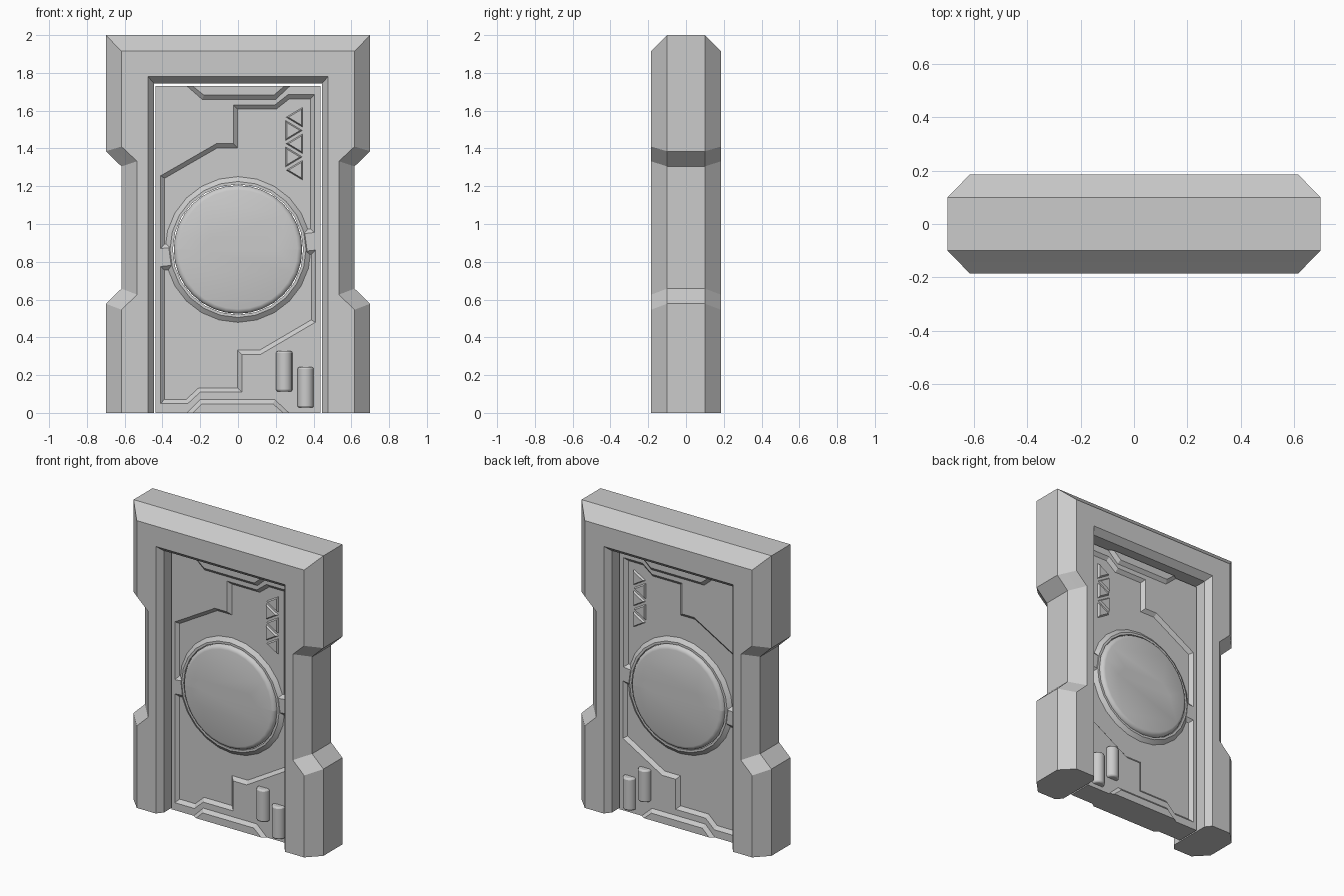
import bpy, bmesh, math
from mathutils import Vector

if "Cube" in bpy.data.objects:
    bpy.data.objects.remove(bpy.data.objects["Cube"])

CZ = 0.865  # height of the round hatch centre and the door split


def loft(name, layers, closed=False, smooth=None):
    """Skin (x, z) outlines placed at successive y positions."""
    bm = bmesh.new()
    rings = [[bm.verts.new((x, y, z)) for x, z in pts] for y, pts in layers]
    n = len(rings[0])
    pairs = list(zip(rings, rings[1:])) + ([(rings[-1], rings[0])] if closed else [])
    for a, b in pairs:
        for i in range(n):
            j = (i + 1) % n
            bm.faces.new((a[i], a[j], b[j], b[i]))
    if not closed:
        bm.faces.new(rings[0])
        bm.faces.new(rings[-1])
    bmesh.ops.recalc_face_normals(bm, faces=bm.faces)
    me = bpy.data.meshes.new(name)
    bm.to_mesh(me)
    bm.free()
    ob = bpy.data.objects.new(name, me)
    bpy.context.collection.objects.link(ob)
    if smooth:
        shade(ob, smooth)
    return ob


def shade(ob, deg):
    bpy.ops.object.select_all(action='DESELECT')
    ob.select_set(True)
    bpy.context.view_layer.objects.active = ob
    bpy.ops.object.shade_smooth_by_angle(angle=math.radians(deg))


def inset(pts, d):
    """Mitred inward offset of an outline."""
    p = [Vector(q) for q in pts]
    area = sum(a.x * b.y - b.x * a.y for a, b in zip(p, p[1:] + p[:1]))
    s = 1 if area > 0 else -1
    out = []
    for i, c in enumerate(p):
        e1 = (c - p[i - 1]).normalized()
        e2 = (p[(i + 1) % len(p)] - c).normalized()
        n1, n2 = Vector((-e1.y, e1.x)) * s, Vector((-e2.y, e2.x)) * s
        out.append(tuple(c + (n1 + n2) * d / (1 + n1.dot(n2))))
    return out


def circle(r, n=24):
    return [(r * math.cos(2 * math.pi * i / n), CZ + r * math.sin(2 * math.pi * i / n)) for i in range(n)]


def mirrored(layers):
    """Repeat front layers on the back side."""
    return layers + [(-y, p) for y, p in reversed(layers)]


def cut(ob, cutter):
    m = ob.modifiers.new("cut", 'BOOLEAN')
    m.operation = 'DIFFERENCE'
    m.solver = 'EXACT'
    m.object = cutter
    cutter.hide_render = True
    cutter.hide_set(True)


# Door frame: chamfered outer outline with side notches, bevelled opening
def frame_outline(t, u):
    side, front = [(.70, 0), (.70, .578), (.617, .658), (.617, 1.305), (.70, 1.385), (.70, 2)], \
                  [(.617, 0), (.617, .546), (.534, .626), (.534, 1.332), (.617, 1.41), (.617, 1.915)]
    right = [(a + (c - a) * t, b + (d - b) * t) for (a, b), (c, d) in zip(front, side)]
    w, h = .477 - .032 * u, 1.78 - .035 * u
    left = [(-x, z) for x, z in reversed(right)]
    return right + left + [(-w, 0), (-w, h), (w, h), (w, 0)]


loft("door_frame", mirrored([(-.185, frame_outline(0, 0)),
                             (-.145, frame_outline(.47, 1)),
                             (-.10, frame_outline(1, 1))]))

# Door halves with stepped recessed panels on both sides
W = .436
upper = [(-.41, .87), (-.41, 1.255), (-.115, 1.425), (-.025, 1.425), (-.025, 1.63),
         (.195, 1.63), (.265, 1.685), (.405, 1.685), (.405, .955)]
lower = [(-.41, .775), (-.41, .05), (-.265, .05), (-.20, .11), (.02, .11),
         (.02, .31), (.12, .31), (.41, .48), (.41, .862)]
hole = loft("hatch_hole_cutter", [(-.3, circle(.365)), (.3, circle(.365))])
for name, z0, z1, outline in (("upper_door", CZ, 1.73, upper), ("lower_door", 0, CZ, lower)):
    rect = [(-W, z0), (W, z0), (W, z1), (-W, z1)]
    door = loft(name, [(-.08, rect), (.08, rect)])
    for s in (-1, 1):
        cut(door, loft(name + "_recess_cutter", [(s * .10, inset(outline, -.022)),
                                                 (s * .06, inset(outline, .022))]))
    cut(door, hole)

# Raised ring around the hatch
loft("hatch_ring", [(-.08, circle(.345)), (-.08, circle(.36)), (-.06, circle(.386)),
                    (.06, circle(.386)), (.08, circle(.36)), (.08, circle(.345))], closed=True, smooth=25)

# Round hatch in two interlocking halves
seam = [(-.20, CZ), (-.15, .93), (.155, .93), (.21, CZ)]


def half_disc(r, sign):
    arc = [(r * math.cos(math.pi * i / 16), CZ + sign * r * math.sin(math.pi * i / 16)) for i in range(17)]
    return arc + seam


for name, sign in (("upper_hatch", 1), ("lower_hatch", -1)):
    loft(name, mirrored([(-.10, half_disc(.315, sign)), (-.095, half_disc(.330, sign)),
                         (-.08, half_disc(.340, sign))]), smooth=40)

# Raised trapezoid plates at the top and bottom edges
plates = {"top_plate": ([(-.27, 1.73), (-.19, 1.66), (.20, 1.66), (.275, 1.73)],
                        [(-.24, 1.73), (-.18, 1.682), (.19, 1.682), (.245, 1.73)]),
          "bottom_plate": ([(-.27, 0), (-.20, .07), (.195, .07), (.27, 0)],
                           [(-.24, 0), (-.19, .048), (.185, .048), (.24, 0)])}
for name, (base, top) in plates.items():
    loft(name, mirrored([(-.10, top), (-.08, base)]))

# Column of alternating triangle studs
for i in range(5):
    z = 1.565 - .07 * i
    a, b = (.345, .25) if i % 2 == 0 else (.25, .345)
    tri = [(a, z + .057), (a, z - .057), (b, z)]
    loft("triangle_stud", mirrored([(-.073, inset(tri, .009)), (-.055, tri)]))

# Bevelled upright canisters on each side
for x, z in ((.245, .22), (.358, .135)):
    for y in (-.08, .08):
        bpy.ops.mesh.primitive_cylinder_add(vertices=16, radius=.043, depth=.215, location=(x, y, z))
        can = bpy.context.object
        can.name = "canister"
        shade(can, 30)
        bev = can.modifiers.new("bevel", 'BEVEL')
        bev.width, bev.segments, bev.limit_method = .01, 2, 'ANGLE'
        bev.angle_limit = math.radians(40)
